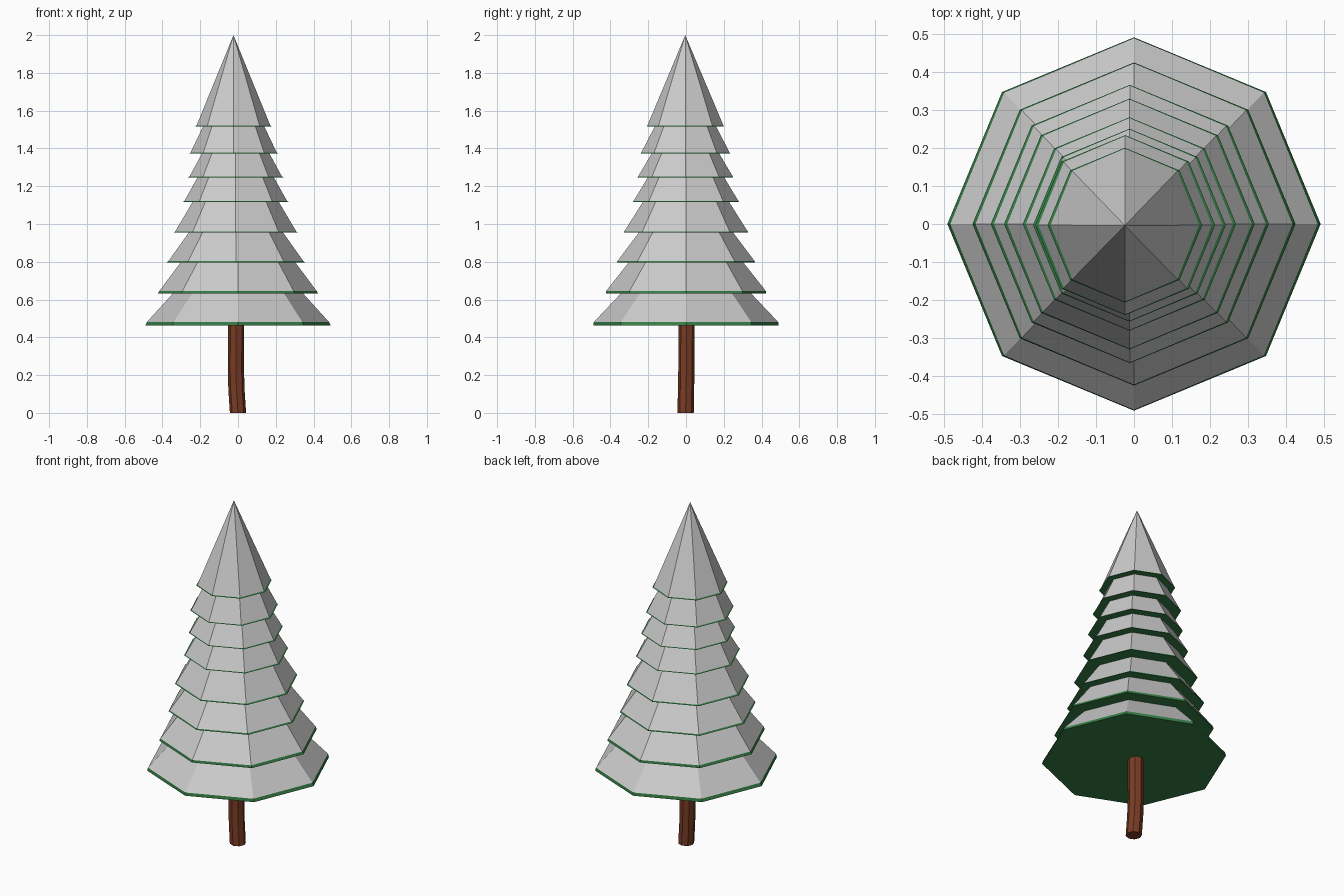
import bpy
import bmesh
from math import cos, sin, pi

if "Cube" in bpy.data.objects:
    bpy.data.objects.remove(bpy.data.objects["Cube"])

SIDES = 8


def material(name, rgb):
    m = bpy.data.materials.new(name)
    m.diffuse_color = (*rgb, 1)
    m.use_nodes = True
    m.node_tree.nodes["Principled BSDF"].inputs["Base Color"].default_value = m.diffuse_color
    return m


def ring(bm, cx, cy, z, rx, ry):
    """Horizontal octagon with corners on the axes."""
    return [bm.verts.new((cx + rx * cos(2 * pi * i / SIDES),
                          cy + ry * sin(2 * pi * i / SIDES), z)) for i in range(SIDES)]


def bridge(bm, low, high):
    for i in range(SIDES):
        j = (i + 1) % SIDES
        bm.faces.new((low[i], low[j], high[j], high[i]))


def finish(bm, name, mat=None):
    mesh = bpy.data.meshes.new(name)
    bm.to_mesh(mesh)
    bm.free()
    ob = bpy.data.objects.new(name, mesh)
    bpy.context.collection.objects.link(ob)
    if mat:
        mesh.materials.append(mat)
    return ob


green = material("needle_green", (0.035, 0.21, 0.06))
brown = material("bark_brown", (0.19, 0.045, 0.018))

# Tiers: bottom z, radius, rim height, centre x, radius where it meets the next tier
tiers = [
    (0.463, 0.490, 0.018, 0.000, 0.345),
    (0.632, 0.424, 0.014, 0.000, 0.303),
    (0.797, 0.365, 0.007, -0.011, 0.250),
    (0.954, 0.329, 0.006, -0.012, 0.228),
    (1.117, 0.280, 0.004, -0.012, 0.202),
    (1.247, 0.253, 0.004, -0.012, 0.178),
    (1.374, 0.236, 0.004, -0.023, 0.162),
    (1.517, 0.203, 0.005, -0.024, 0.0),
]

snow = bmesh.new()
needles = bmesh.new()
for n, (z, r, h, cx, r_in) in enumerate(tiers):
    cy = -0.003 if n > 4 else 0.0
    top_r = (r - 0.008, r - 0.002)
    # green rim
    low = ring(needles, cx, cy, z, r, r)
    bridge(needles, low, ring(needles, cx, cy, z + h, *top_r))
    # green underside: closed on the lowest tier, a flat collar above
    if n == 0:
        needles.faces.new(low[::-1])
    else:
        pr = tiers[n - 1][4]
        pcx = tiers[n - 1][3]
        bridge(needles, ring(needles, pcx, cy, z, pr, pr), low)
    # snowy slope
    edge = ring(snow, cx, cy, z + h, *top_r)
    if n < len(tiers) - 1:
        bridge(snow, edge, ring(snow, cx, cy, tiers[n + 1][0], r_in, r_in))
    else:
        tip = snow.verts.new((-0.024, -0.004, 2.0))
        for i in range(SIDES):
            snow.faces.new((edge[i], edge[(i + 1) % SIDES], tip))
finish(snow, "snow_layers")
finish(needles, "branch_tiers", green)

# Slightly bent trunk
trunk = bmesh.new()
path = [(0.0, -0.002, 0.0), (-0.008, 0.0, 0.12), (-0.011, 0.002, 0.22), (-0.010, 0.003, 0.463)]
rings = [ring(trunk, x, y, z, 0.043, 0.043) for x, y, z in path]
for a, b in zip(rings, rings[1:]):
    bridge(trunk, a, b)
trunk.faces.new(rings[0][::-1])
trunk.faces.new(rings[-1])
finish(trunk, "trunk", brown)
